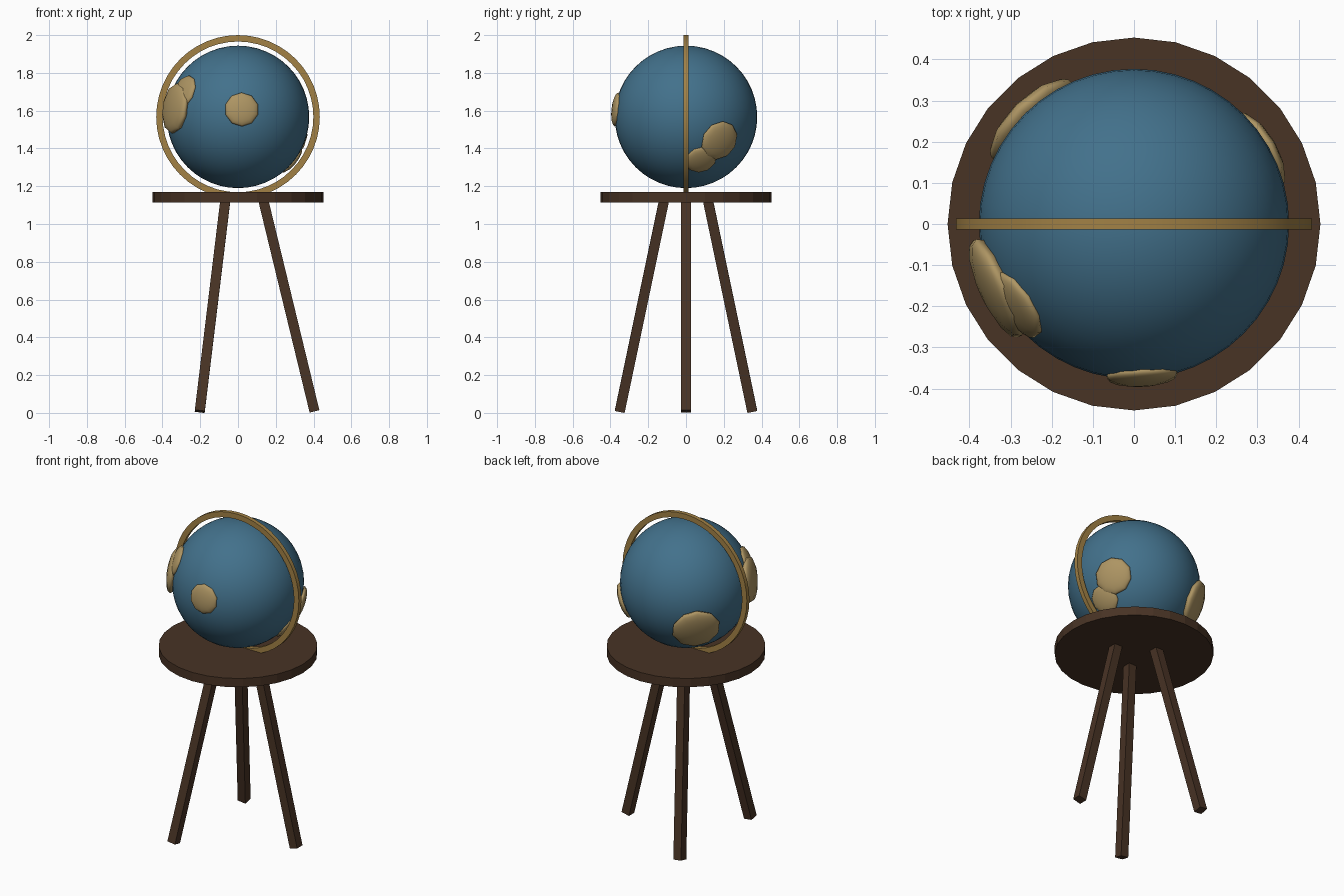
import bpy, math
from mathutils import Vector

if "Cube" in bpy.data.objects:
    bpy.data.objects.remove(bpy.data.objects["Cube"])

GLOBE_C = Vector((0, 0, 1.567))
GLOBE_R = 0.377


def material(name, rgb):
    m = bpy.data.materials.new(name)
    m.diffuse_color = (*rgb, 1)
    m.use_nodes = True
    m.node_tree.nodes["Principled BSDF"].inputs["Base Color"].default_value = m.diffuse_color
    return m


wood = material("dark_wood", (0.065, 0.033, 0.018))
brass = material("brass", (0.36, 0.22, 0.06))
ocean = material("ocean_blue", (0.055, 0.165, 0.26))
land = material("land_tan", (0.42, 0.30, 0.125))


def finish(name, mat, smooth=False):
    ob = bpy.context.object
    ob.name = name
    ob.data.materials.append(mat)
    if smooth:
        bpy.ops.object.shade_smooth_by_angle(angle=math.radians(50))
    return ob


# Round table top
bpy.ops.mesh.primitive_cylinder_add(vertices=28, radius=0.453, depth=0.055,
                                    location=(0, 0, 1.1425))
finish("table_top", wood)

# Three splayed square legs
for i in range(3):
    a = math.radians(120 * i)
    out = Vector((math.cos(a), math.sin(a), 0))
    foot = out * 0.405 + Vector((0, 0, 0.008))
    head = out * 0.133 + Vector((0, 0, 1.13))
    axis = head - foot
    bpy.ops.mesh.primitive_cube_add(size=1, location=(foot + head) / 2)
    leg = finish(f"leg_{i + 1}", wood)
    leg.scale = (0.053, 0.053, axis.length)
    leg.rotation_mode = 'QUATERNION'
    leg.rotation_quaternion = Vector((0, 0, 1)).rotation_difference(axis)

# Globe
bpy.ops.mesh.primitive_uv_sphere_add(segments=48, ring_count=24,
                                     radius=GLOBE_R, location=GLOBE_C)
finish("globe", ocean, True)

# Meridian ring: rectangular section swept around the globe
n = 48
section = [(0.433, -0.013), (0.433, 0.013), (0.399, 0.013), (0.399, -0.013)]
verts, faces = [], []
for i in range(n):
    a = 2 * math.pi * i / n
    verts += [(r * math.cos(a), y, r * math.sin(a)) for r, y in section]
    for k in range(4):
        j, k2 = (i + 1) % n, (k + 1) % 4
        faces.append((4 * i + k, 4 * i + k2, 4 * j + k2, 4 * j + k))
me = bpy.data.meshes.new("meridian_ring")
me.from_pydata(verts, [], faces)
ring = bpy.data.objects.new("meridian_ring", me)
ring.location = GLOBE_C
bpy.context.collection.objects.link(ring)
bpy.context.view_layer.objects.active = ring
for ob in bpy.context.selected_objects:
    ob.select_set(False)
ring.select_set(True)
finish("meridian_ring", brass, True)

# Land masses: flattened blobs lying on the globe (direction, radius)
blobs = {
    "front_land": ((0.02, -0.375, 0.04), 0.09),
    "left_land": ((-0.33, -0.155, 0.045), 0.136),
    "left_land_upper": ((-0.285, -0.195, 0.13), 0.095),
    "back_left_land": ((-0.246, 0.25, -0.137), 0.14),
    "right_land": ((0.306, 0.18, -0.127), 0.108),
    "right_land_lower": ((0.287, 0.08, -0.23), 0.085),
}
for name, (d, r) in blobs.items():
    d = Vector(d).normalized()
    bpy.ops.mesh.primitive_uv_sphere_add(segments=10, ring_count=8, radius=1,
                                         location=GLOBE_C + d * 0.37)
    ob = finish(name, land, True)
    ob.scale = (r, r, 0.3 * r)
    ob.rotation_mode = 'QUATERNION'
    ob.rotation_quaternion = d.to_track_quat('Z', 'Y')
